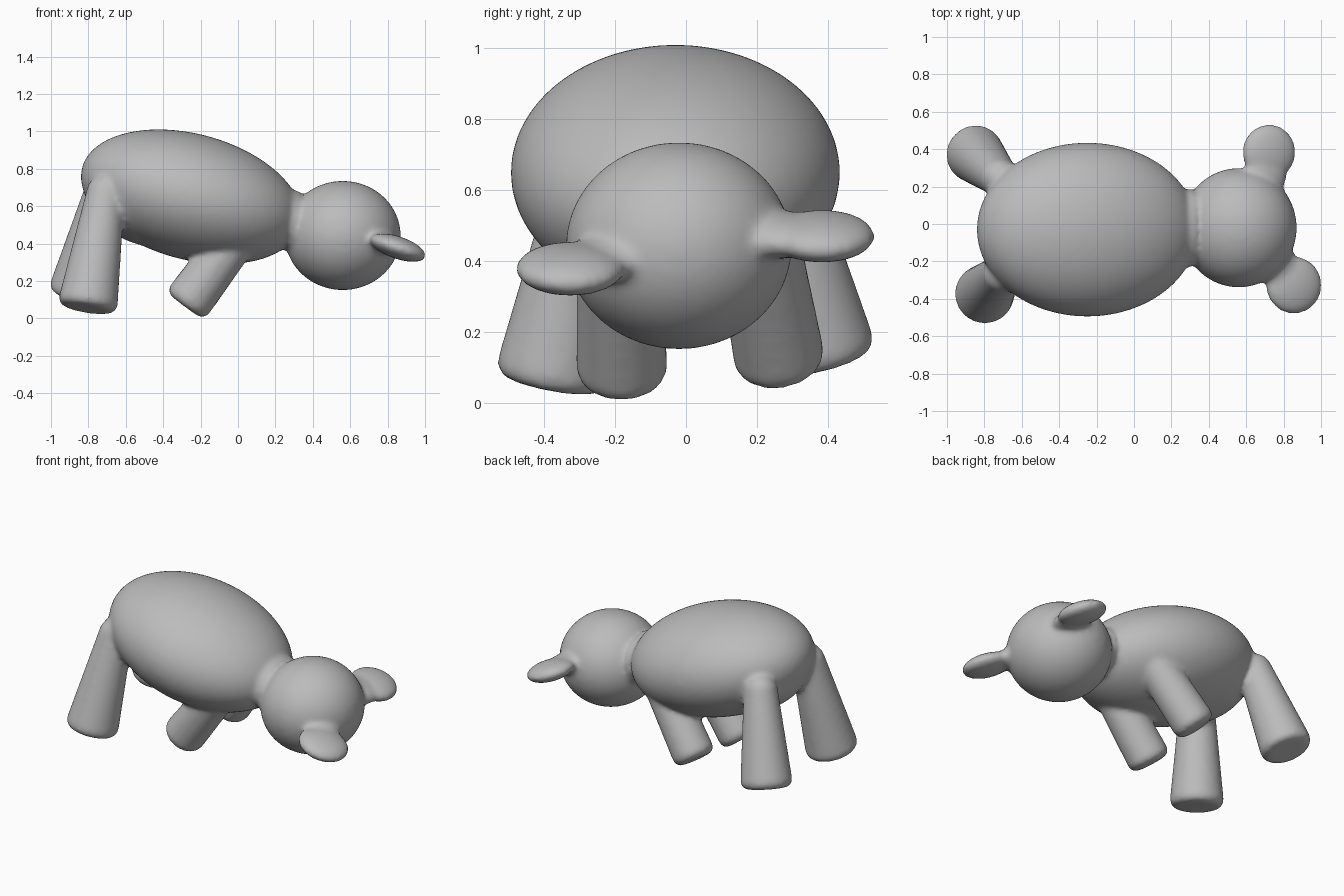
import bpy, bmesh, math
from mathutils import Matrix, Vector

cube = bpy.data.objects.get("Cube")
if cube:
    bpy.data.objects.remove(cube, do_unlink=True)

clay = bpy.data.materials.new("grey_clay")
clay.use_nodes = True
GREY = (0.5, 0.5, 0.5, 1)
clay.diffuse_color = GREY
clay.node_tree.nodes["Principled BSDF"].inputs["Base Color"].default_value = GREY

bm = bmesh.new()


def ellipsoid(center, radii, pitch=0.0):
    """Ellipsoid whose +x end dips by the pitch angle in degrees."""
    m = (Matrix.Translation(center) @ Matrix.Rotation(math.radians(pitch), 4, 'Y')
         @ Matrix.Diagonal((*radii, 1)))
    bmesh.ops.create_uvsphere(bm, u_segments=64, v_segments=40, radius=1, matrix=m)


def leg(foot, hip, r_foot, r_hip):
    """Tapered leg with a flat sole and a rounded top."""
    foot, hip = Vector(foot), Vector(hip)
    axis = hip - foot
    m = (Matrix.Translation((foot + hip) / 2)
         @ axis.to_track_quat('Z', 'Y').to_matrix().to_4x4())
    made = bmesh.ops.create_cone(bm, cap_ends=True, segments=48, radius1=r_foot,
                                 radius2=r_hip, depth=axis.length, matrix=m)
    rim = {e for v in made["verts"] for e in v.link_edges
           if all((w.co - foot).length < r_foot * 1.05 for w in e.verts)}
    bmesh.ops.bevel(bm, geom=list(rim), offset=0.045, segments=4, profile=0.5,
                    affect='EDGES')
    ellipsoid(hip, (r_hip,) * 3)


# Torso, full rump, neck and head
ellipsoid((-0.25, -0.03, 0.65), (0.605, 0.465, 0.336), 15)
ellipsoid((-0.455, -0.03, 0.685), (0.375, 0.40, 0.30), 15)
ellipsoid((0.30, -0.02, 0.515), (0.07, 0.21, 0.168), 5)
ellipsoid((0.56, -0.02, 0.443), (0.31, 0.319, 0.292))

# Hind legs
leg((-0.807, -0.384, 0.05), (-0.708, -0.265, 0.67), 0.163, 0.103)
leg((-0.862, 0.386, 0.115), (-0.722, 0.25, 0.67), 0.16, 0.103)
# Front legs
leg((-0.285, -0.18, 0.065), (-0.02, -0.19, 0.42), 0.13, 0.118)
leg((-0.26, 0.268, 0.098), (0.0, 0.205, 0.45), 0.13, 0.118)

# Flat ears, each with a short root joining it to the head
ellipsoid((0.855, -0.327, 0.378), (0.157, 0.155, 0.06), 19)
ellipsoid((0.765, -0.22, 0.41), (0.115, 0.115, 0.06), 19)
ellipsoid((0.722, 0.384, 0.47), (0.15, 0.15, 0.06), 19)
ellipsoid((0.70, 0.26, 0.475), (0.12, 0.12, 0.06), 19)

mesh = bpy.data.meshes.new("animal_body")
bm.to_mesh(mesh)
bm.free()
mesh.materials.append(clay)
body = bpy.data.objects.new("animal_body", mesh)
bpy.context.collection.objects.link(body)

# Fuse the parts into one skin and soften the joins
fuse = body.modifiers.new("fuse", 'REMESH')
fuse.mode = 'VOXEL'
fuse.voxel_size = 0.014
fuse.use_smooth_shade = True
soften = body.modifiers.new("soften", 'SMOOTH')
soften.factor = 0.5
soften.iterations = 12
